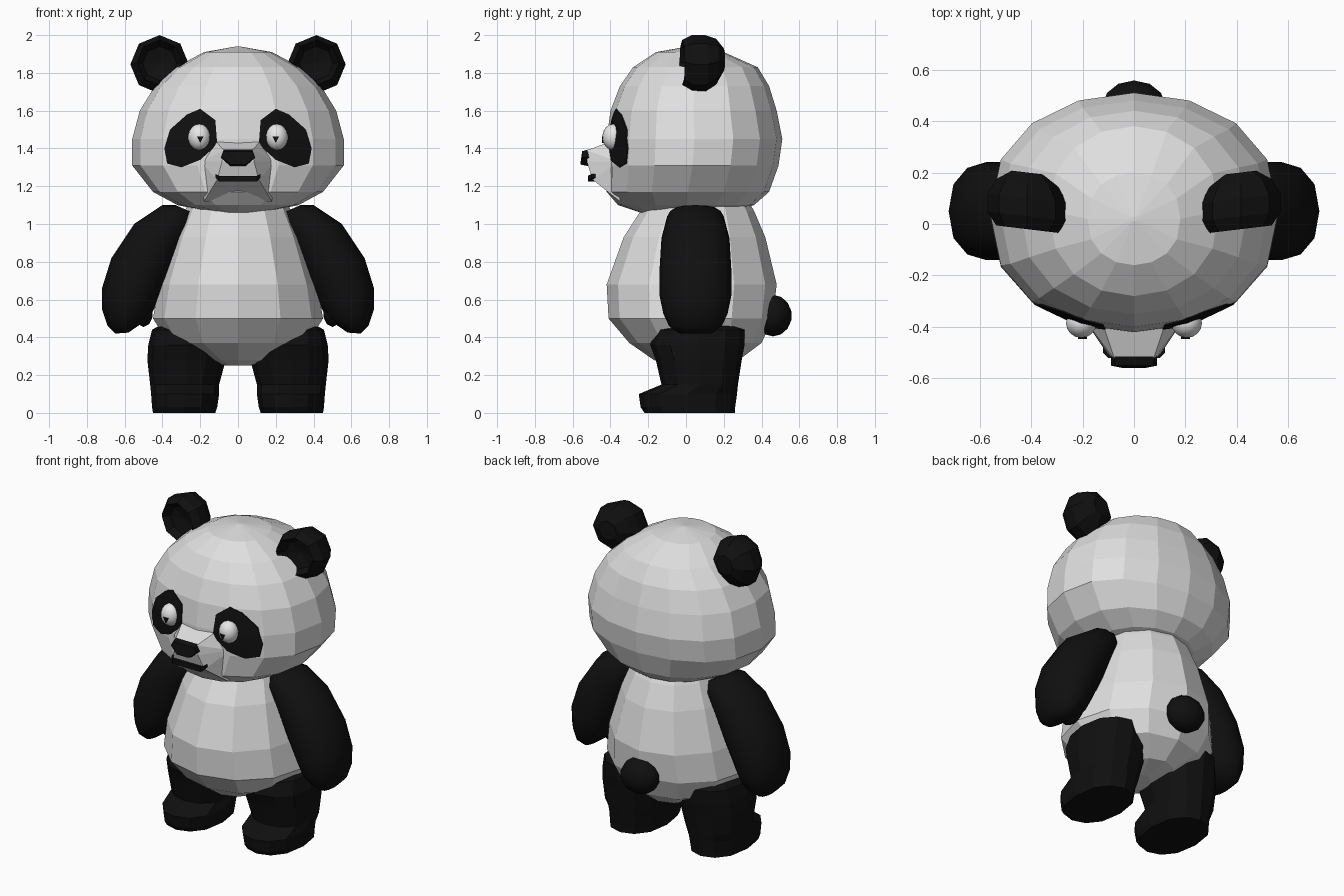
import bpy, bmesh, math
from mathutils import Vector
from mathutils.bvhtree import BVHTree

cube = bpy.data.objects.get("Cube")
if cube:
    bpy.data.objects.remove(cube, do_unlink=True)


def material(name, value):
    m = bpy.data.materials.new(name)
    m.use_nodes = True
    colour = (value, value, value, 1)
    m.diffuse_color = colour
    bsdf = m.node_tree.nodes["Principled BSDF"]
    bsdf.inputs["Base Color"].default_value = colour
    bsdf.inputs["Roughness"].default_value = 0.8
    return m


WHITE = material("white fur", 0.74)
BLACK = material("black fur", 0.005)
EYE = material("eye white", 0.8)


def finish(bm, name, mat, smooth=False, side=1):
    """Turn a bmesh into an object, mirrored in x when side is -1."""
    for v in bm.verts:
        v.co.x *= side
    bmesh.ops.remove_doubles(bm, verts=bm.verts, dist=0.0005)
    bmesh.ops.recalc_face_normals(bm, faces=bm.faces)
    mesh = bpy.data.meshes.new(name)
    bm.to_mesh(mesh)
    bm.free()
    for p in mesh.polygons:
        p.use_smooth = smooth
    mesh.materials.append(mat)
    obj = bpy.data.objects.new(name, mesh)
    bpy.context.collection.objects.link(obj)
    return obj


def ring(centre, u, v, n, power=1.0):
    """Closed loop around centre; power below 1 makes it fuller along v."""
    pts = []
    for i in range(n):
        a = math.tau * i / n
        s = math.sin(a)
        s = math.copysign(abs(s) ** power, s)
        pts.append(Vector(centre) + Vector(u) * math.cos(a) + Vector(v) * s)
    return pts


def loft(name, rings, mat, **kw):
    bm = bmesh.new()
    loops = [[bm.verts.new(p) for p in r] for r in rings]
    n = len(loops[0])
    for a, b in zip(loops, loops[1:]):
        for i in range(n):
            j = (i + 1) % n
            bm.faces.new((a[i], a[j], b[j], b[i]))
    bm.faces.new(loops[0])
    bm.faces.new(loops[-1])
    return finish(bm, name, mat, **kw)


def hull(name, points, mat, mirrored=True, **kw):
    bm = bmesh.new()
    for x, y, z in points:
        bm.verts.new((x, y, z))
        if mirrored:
            bm.verts.new((-x, y, z))
    bmesh.ops.convex_hull(bm, input=bm.verts)
    return finish(bm, name, mat, **kw)


def ball(name, centre, radii, mat, segments, **kw):
    bm = bmesh.new()
    bmesh.ops.create_uvsphere(bm, u_segments=segments, v_segments=segments // 2 + 1, radius=1)
    for v in bm.verts:
        v.co = Vector(centre) + v.co * Vector(radii)
    return finish(bm, name, mat, smooth=True, **kw)


def stack(name, levels, n, mat, power=1.0, **kw):
    """Loft of level sections: z, x min, x max, y front, y back."""
    rings = [ring(((x0 + x1) / 2, (y0 + y1) / 2, z), ((x1 - x0) / 2, 0, 0),
                  (0, (y1 - y0) / 2, 0), n, power) for z, x0, x1, y0, y1 in levels]
    return loft(name, rings, mat, **kw)


def centred(levels):
    return [(z, -r, r, y0, y1) for z, r, y0, y1 in levels]


# Head
head = stack("head", centred([
    (1.06, .13, -.24, .22), (1.1, .32, -.36, .36), (1.17, .45, -.42, .44),
    (1.31, .56, -.42, .49), (1.45, .56, -.42, .51), (1.6, .52, -.4, .48),
    (1.73, .44, -.35, .44), (1.83, .33, -.28, .38), (1.91, .18, -.16, .2),
    (1.94, .01, .01, .03)]), 16, WHITE, .85)

# Body
stack("body", centred([
    (1.12, .26, -.2, .33), (1.07, .28, -.24, .36), (.93, .34, -.33, .42),
    (.68, .42, -.42, .48), (.5, .45, -.41, .46), (.37, .37, -.3, .4),
    (.28, .18, -.17, .28), (.25, .07, -.08, .12)]), 12, WHITE)

# Tail
ball("tail", (0, .46, .515), (.125, .1, .11), BLACK, 12)

# Muzzle, nose and mouth
hull("muzzle", [(.075, -.525, 1.39), (.085, -.525, 1.33), (.11, -.495, 1.235),
                (.12, -.39, 1.44), (.2, -.36, 1.33), (.18, -.35, 1.12)], WHITE)
hull("nose", [(.075, -.515, 1.395), (.075, -.55, 1.385), (.09, -.55, 1.355),
              (.09, -.51, 1.35), (.04, -.56, 1.315), (.04, -.51, 1.305)], BLACK)
loft("mouth", [[(x, front, top), (x, -.46, top), (x, -.46, low), (x, front, low)]
               for x, front, top, low in [(-.12, -.5, 1.265, 1.245), (-.1, -.52, 1.255, 1.225),
                                          (.1, -.52, 1.255, 1.225), (.12, -.5, 1.265, 1.245)]], BLACK)

# Surface of the head, used to lay the eye patches on it
surface = BVHTree.FromPolygons([v.co for v in head.data.vertices],
                               [p.vertices for p in head.data.polygons])


def on_head(p, lift):
    hit = surface.ray_cast(Vector((p.x, -2, p.y)), Vector((0, 1, 0)))[0]
    return hit - Vector((0, lift, 0))


PATCH = [Vector(p) for p in [(.11, 1.42), (.12, 1.55), (.2, 1.61), (.27, 1.58), (.36, 1.5),
                             (.39, 1.4), (.375, 1.32), (.3, 1.3), (.2, 1.34)]]
outline = [a.lerp(b, k / 4) for a, b in zip(PATCH, PATCH[1:] + PATCH[:1]) for k in range(4)]
middle = Vector((.24, 1.45))

# Paired parts: left is +x
for label, side in (("left", 1), ("right", -1)):
    # Eye patch, eye and pupil
    rings = [[on_head(p, -.003) for p in outline]]
    for scale in (1, .8, .6, .4, .2, .01):
        rings.append([on_head(middle.lerp(p, scale), .006) for p in outline])
    loft(label + "_eye_patch", rings, BLACK, side=side)
    ball(label + "_eye", (.205, -.385, 1.46), (.06, .058, .07), EYE, 16, side=side)
    hull(label + "_pupil", [(x, y, z) for x, z in ((.183, 1.462), (.217, 1.462), (.2, 1.43))
                            for y in (-.446, -.437)], BLACK, False, side=side)

    # Ear with a dished front
    loft(label + "_ear", [ring((.415, y, z), (r, .12 * r, 0), (0, 0, r), 8) for y, z, r in [
        (.05, 1.85, .005), (.03, 1.85, .09), (-.02, 1.855, .12), (.03, 1.845, .155),
        (.1, 1.845, .155), (.16, 1.86, .12), (.2, 1.87, .06)]], BLACK, side=side)

    # Arm: outer and inner edge of each section, then its half depth
    sections = []
    for ox, oz, ix, iz, depth in [
            (.33, 1.1, .24, 1.06, .11), (.4, 1.1, .24, .98, .15), (.55, 1.0, .3, .85, .18),
            (.67, .82, .37, .7, .19), (.72, .66, .43, .58, .19), (.72, .55, .47, .5, .17),
            (.69, .46, .53, .46, .14), (.65, .42, .58, .425, .09)]:
        outer, inner = Vector((ox, .05, oz)), Vector((ix, .05, iz))
        sections.append(ring((outer + inner) / 2, (outer - inner) / 2, (0, depth, 0), 12, .85))
    loft(label + "_arm", sections, BLACK, smooth=True, side=side)
    ball(label + "_thumb", (.5, .03, .53), (.05, .09, .075), BLACK, 8, side=side)

    # Leg and foot
    stack(label + "_leg", [
        (0, .12, .45, -.22, .26), (.03, .11, .455, -.24, .26), (.1, .1, .46, -.25, .27),
        (.15, .1, .465, -.13, .275), (.28, .065, .48, -.16, .295), (.36, .06, .475, -.19, .31),
        (.44, .1, .455, -.16, .31), (.46, .14, .42, -.1, .27)], 12, BLACK, .8, side=side)
